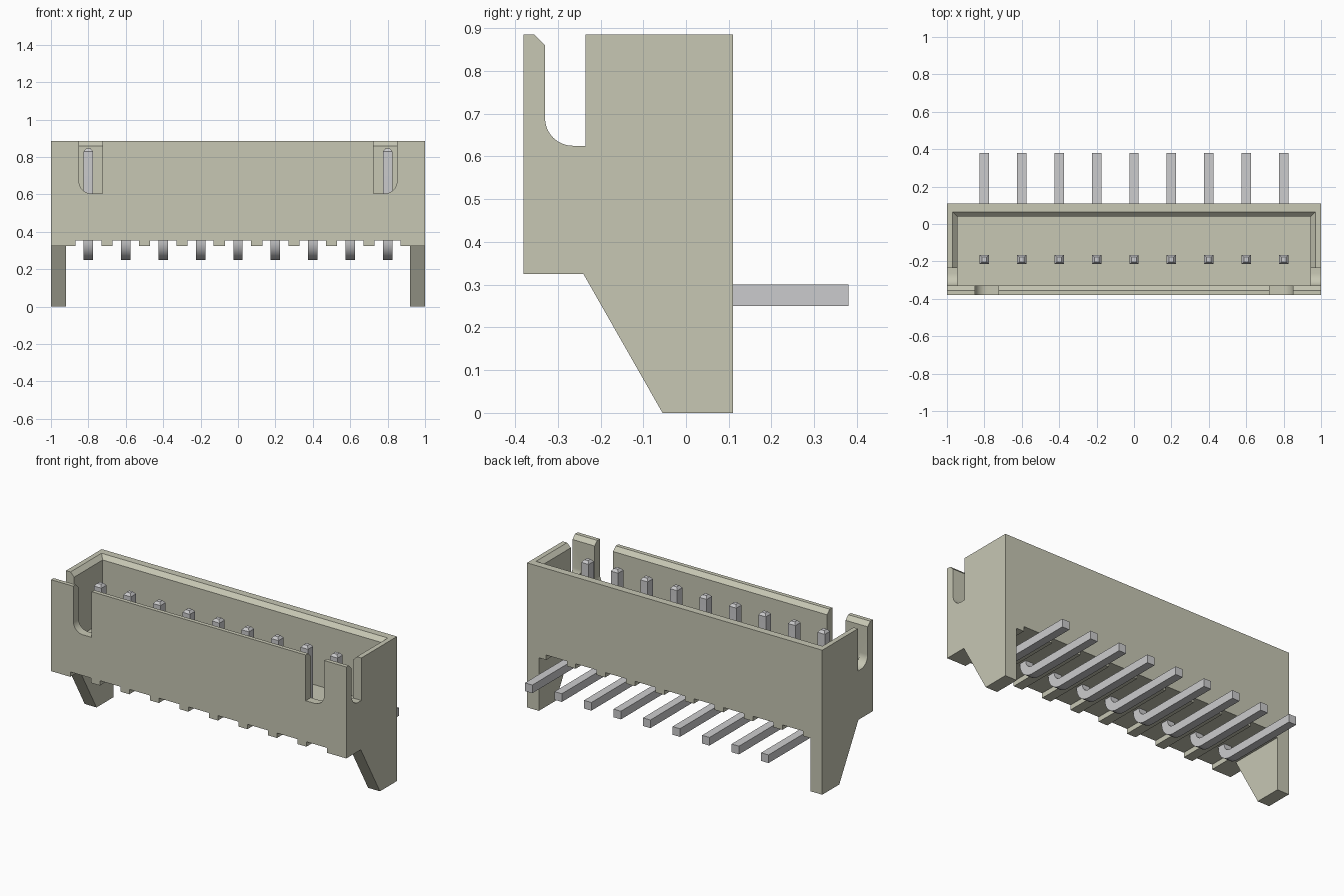
import bpy
import bmesh
from math import sin, cos, pi, radians
from mathutils import Vector

if "Cube" in bpy.data.objects:
    bpy.data.objects.remove(bpy.data.objects["Cube"], do_unlink=True)


def material(name, rgb):
    mat = bpy.data.materials.new(name)
    mat.use_nodes = True
    mat.diffuse_color = (*rgb, 1)
    mat.node_tree.nodes["Principled BSDF"].inputs["Base Color"].default_value = (*rgb, 1)
    return mat


IVORY = material("ivory plastic", (0.57, 0.57, 0.455))
METAL = material("grey metal", (0.60, 0.60, 0.61))


def finish(bm, name, mat):
    bmesh.ops.recalc_face_normals(bm, faces=bm.faces)
    mesh = bpy.data.meshes.new(name)
    bm.to_mesh(mesh)
    bm.free()
    mesh.materials.append(mat)
    obj = bpy.data.objects.new(name, mesh)
    bpy.context.collection.objects.link(obj)
    return obj


def prism_mesh(points, axis, lo, hi):
    """Extrude a (y, z) profile along x or an (x, z) profile along y."""
    bm = bmesh.new()
    place = (lambda a, b: (lo, a, b)) if axis == "x" else (lambda a, b: (a, lo, b))
    face = bm.faces.new([bm.verts.new(place(a, b)) for a, b in points])
    new = bmesh.ops.extrude_face_region(bm, geom=[face])["geom"]
    step = Vector((hi - lo, 0, 0)) if axis == "x" else Vector((0, hi - lo, 0))
    bmesh.ops.translate(bm, vec=step,
                        verts=[v for v in new if isinstance(v, bmesh.types.BMVert)])
    return bm


def prism(name, points, axis, lo, hi):
    return finish(prism_mesh(points, axis, lo, hi), name, IVORY)


def arc(cx, cz, radius, start, end, steps=8):
    angles = [radians(start + (end - start) * i / steps) for i in range(steps + 1)]
    return [(cx + radius * cos(a), cz + radius * sin(a)) for a in angles]


def smooth(obj):
    bpy.ops.object.select_all(action="DESELECT")
    obj.select_set(True)
    bpy.context.view_layer.objects.active = obj
    bpy.ops.object.shade_smooth_by_angle(angle=radians(30))


def combine(obj, other, operation):
    bpy.context.view_layer.objects.active = obj
    mod = obj.modifiers.new(operation.title(), "BOOLEAN")
    mod.operation, mod.solver, mod.object = operation, "EXACT", other
    bpy.ops.object.modifier_apply(modifier=mod.name)
    bpy.data.objects.remove(other, do_unlink=True)


FRONT, BACK, TOP = -0.38, 0.11, 0.885
BASE, GROOVE, FLOOR = 0.325, 0.355, 0.48
INNER_FRONT, INNER_BACK, INNER_X = -0.33, 0.04, 0.945
PIN_X = [0.2 * i - 0.8 for i in range(9)]

# Housing block, with a groove under every pin
outline = [(1, TOP), (-1, TOP), (-1, BASE)]
for x in PIN_X:
    a, b = x - 0.07, x + 0.07
    outline += [(a, BASE), (a, GROOVE), (b, GROOVE), (b, BASE)]
outline.append((1, BASE))
housing = prism("housing", outline, "y", FRONT, BACK)

# Side legs, tapered towards the foot
leg = [(-0.24, 0.4), (-0.24, BASE), (-0.055, 0), (BACK, 0), (BACK, 0.4)]
for lo, hi in ((-1, -0.92), (0.92, 1)):
    combine(housing, prism("leg", leg, "x", lo, hi), "UNION")

# Cavity with a chamfered rim
bm = bmesh.new()
rings = []
for z, grow in ((FLOOR, 0), (TOP - 0.025, 0), (TOP + 0.025, 0.05)):
    x, y0, y1 = INNER_X + grow, INNER_FRONT - grow, INNER_BACK + grow
    rings.append([bm.verts.new((px, py, z))
                  for px, py in ((-x, y0), (x, y0), (x, y1), (-x, y1))])
bm.faces.new(rings[0])
bm.faces.new(rings[-1])
for low, high in zip(rings, rings[1:]):
    for i in range(4):
        j = (i + 1) % 4
        bm.faces.new((low[i], low[j], high[j], high[i]))
combine(housing, finish(bm, "cavity_cutter", IVORY), "DIFFERENCE")

# Slots through the end walls, rounded beside the front wall
slot = arc(-0.265, 0.69, 0.065, 180, 270)
slot += [(-0.235, 0.625), (-0.235, TOP + 0.025),
         (INNER_FRONT - 0.05, TOP + 0.025), (INNER_FRONT, TOP - 0.025)]
combine(housing, prism("slot_cutter", slot, "x", -1.1, 1.1), "DIFFERENCE")

# Notches in the front wall, rounded at the outer corner
notch = [(0.725, 1), (0.725, 0.605)] + arc(0.785, 0.67, 0.065, 270, 360) + [(0.85, 1)]
for side in (-1, 1):
    points = [(side * x, z) for x, z in notch]
    combine(housing, prism("notch_cutter", points, "y", -0.5, -0.29), "DIFFERENCE")
smooth(housing)

# Bent square pins with chamfered tips
HALF = 0.025
PIN_FRONT, PIN_BACK = -0.215, -0.165
bend_y, bend_z = PIN_FRONT + 0.1, 0.35
profile = [(PIN_BACK, 0.83), (PIN_FRONT, 0.83)]
profile += arc(bend_y, bend_z, 0.1, 180, 270)
profile += [(0.38, 0.25), (0.38, 0.30)]
profile += arc(bend_y, bend_z, 0.05, 270, 180)
for number, x in enumerate(PIN_X, 1):
    bm = prism_mesh(profile, "x", x - HALF, x + HALF)
    tip = max(bm.faces, key=lambda f: f.calc_center_median().z)
    new = bmesh.ops.extrude_face_region(bm, geom=[tip])["geom"]
    bm.faces.remove(tip)
    for v in [g for g in new if isinstance(g, bmesh.types.BMVert)]:
        v.co.x = x + (v.co.x - x) * 0.5
        v.co.y = -0.19 + (v.co.y + 0.19) * 0.5
        v.co.z = 0.845
    smooth(finish(bm, f"pin_{number}", METAL))
